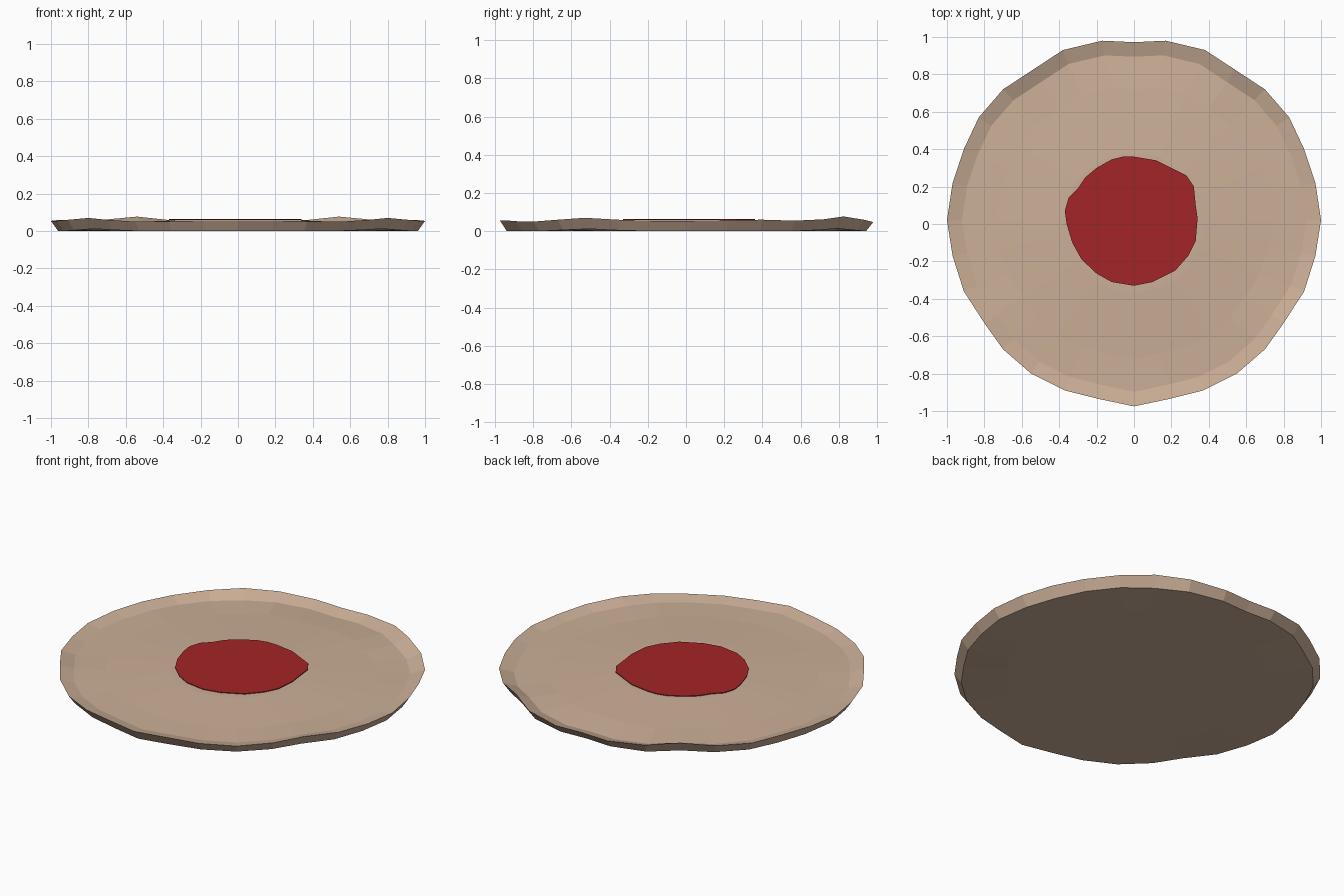
import bpy, bmesh, math

if "Cube" in bpy.data.objects:
    bpy.data.objects.remove(bpy.data.objects["Cube"])


def material(name, rgb):
    m = bpy.data.materials.new(name)
    m.diffuse_color = (*rgb, 1)
    m.use_nodes = True
    m.node_tree.nodes["Principled BSDF"].inputs["Base Color"].default_value = m.diffuse_color
    return m


def loft(name, rings, mat):
    """Solid made of stacked closed rings, capped at both ends."""
    bm = bmesh.new()
    loops = [[bm.verts.new(p) for p in ring] for ring in rings]
    n = len(loops[0])
    for a, b in zip(loops, loops[1:]):
        for i in range(n):
            j = (i + 1) % n
            bm.faces.new((a[i], a[j], b[j], b[i]))
    bm.faces.new(loops[0])
    bm.faces.new(loops[-1])
    bmesh.ops.recalc_face_normals(bm, faces=bm.faces[:])
    me = bpy.data.meshes.new(name)
    bm.to_mesh(me)
    bm.free()
    me.materials.append(mat)
    ob = bpy.data.objects.new(name, me)
    bpy.context.collection.objects.link(ob)
    return ob


tan = material("tan clay", (0.60, 0.43, 0.31))
red = material("dark red", (0.37, 0.018, 0.02))

# Right half of the hand-cut rim, back to front: x, y, rim height, underside height
half = [(0, .972, .048, 0), (.17, .98, .048, 0), (.38, .93, .06, .004),
        (.54, .825, .077, .014), (.70, .72, .062, .006), (.83, .57, .055, 0),
        (.91, .40, .06, 0), (.97, .22, .058, 0), (1, .02, .054, 0),
        (.97, -.17, .054, 0), (.91, -.36, .06, .004), (.80, -.53, .07, .012),
        (.70, -.67, .06, .006), (.55, -.80, .05, 0), (.37, -.89, .052, 0),
        (.19, -.935, .056, 0), (0, -.975, .057, 0)]
outline = half + [(-x, y, z, b) for x, y, z, b in half[-2:0:-1]]


def ring(scale, height):
    return [(x * scale, y * scale, height(x, y, z, b)) for x, y, z, b in outline]


# Dish: underside, slanted wall, uneven raised rim, hollow, low dome in the middle
loft("dish", [
    ring(.72, lambda x, y, z, b: 0),
    ring(.962, lambda x, y, z, b: b),
    ring(1, lambda x, y, z, b: z),
    # the lip is steepest at the back
    ring(.92, lambda x, y, z, b: .038 + .5 * (z - .055) - .010 * max(y, 0)),
    ring(.74, lambda x, y, z, b: .040),
    ring(.38, lambda x, y, z, b: .055),
], tan)

# Red centre: thin irregular patch resting on the dome
patch = [(0, .36), (.12, .34), (.22, .29), (.28, .26), (.32, .20), (.33, .10),
         (.34, .03), (.33, -.09), (.29, -.17), (.22, -.25), (.10, -.31),
         (0, -.33), (-.12, -.31), (-.20, -.265), (-.28, -.19), (-.33, -.10),
         (-.36, 0), (-.37, .07), (-.35, .14), (-.30, .19), (-.26, .25),
         (-.20, .30), (-.12, .345), (-.06, .36)]
loft("red_centre", [[(x, y, z) for x, y in patch] for z in (.059, .0635)], red)
